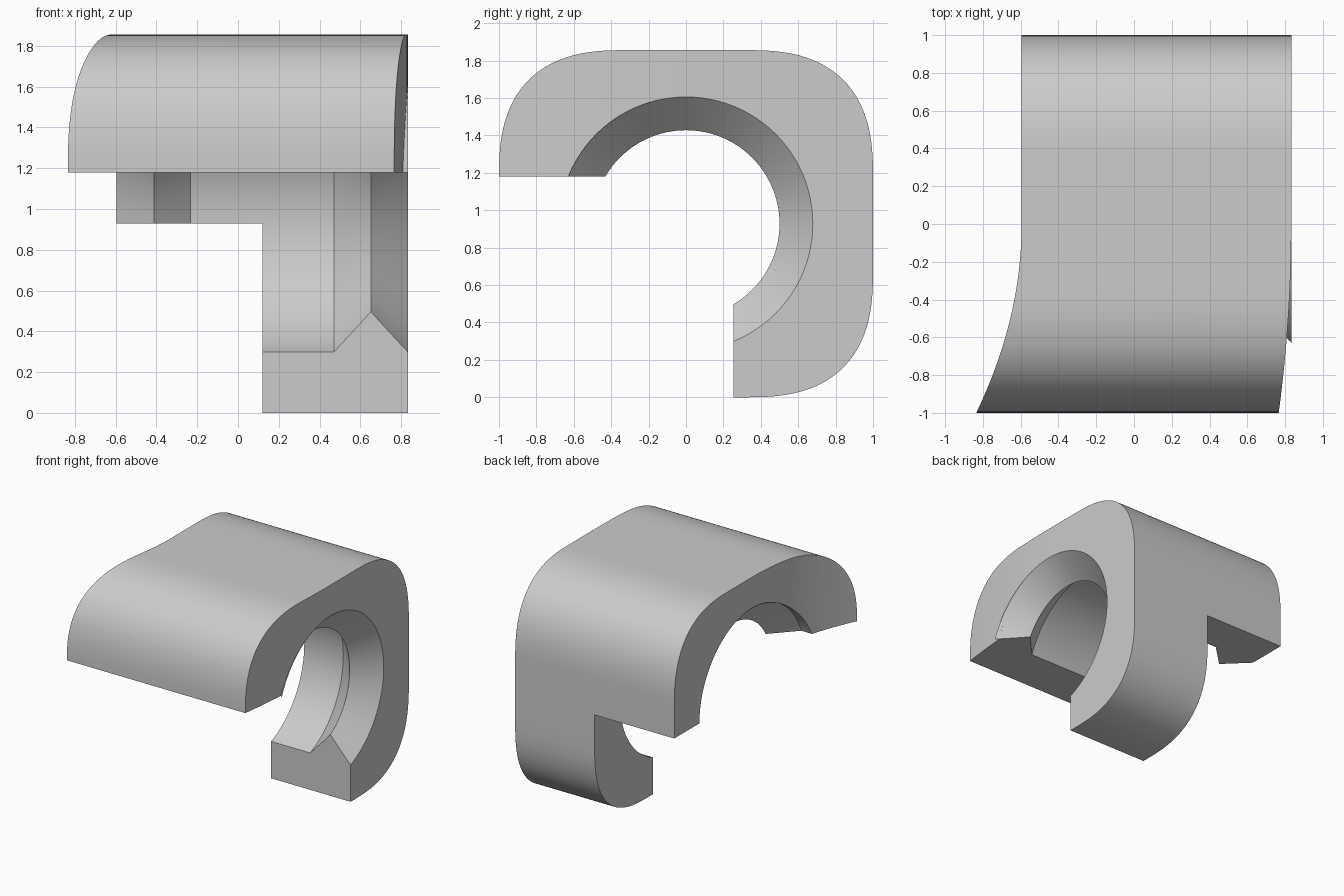
import bpy, bmesh
from math import sin, cos, pi

cube = bpy.data.objects.get("Cube")
if cube:
    bpy.data.objects.remove(cube, do_unlink=True)

MID = 0.928      # height of the bore axis
MOUTH = 1.18     # underside of the front arm
WIDE, NARROW = 0.678, 0.5
LEFT, RIGHT = -0.595, 0.833

grey = bpy.data.materials.new("plain grey")
grey.use_nodes = True
colour = (0.6, 0.6, 0.6, 1)
grey.diffuse_color = colour
grey.node_tree.nodes["Principled BSDF"].inputs["Base Color"].default_value = colour


def to_object(name, bm):
    bmesh.ops.recalc_face_normals(bm, faces=bm.faces[:])
    mesh = bpy.data.meshes.new(name)
    bm.to_mesh(mesh)
    bm.free()
    mesh.materials.append(grey)
    obj = bpy.data.objects.new(name, mesh)
    bpy.context.collection.objects.link(obj)
    return obj


def prism(name, points, direction):
    bm = bmesh.new()
    face = bm.faces.new([bm.verts.new(p) for p in points])
    new = bmesh.ops.extrude_face_region(bm, geom=[face])["geom"]
    verts = [g for g in new if isinstance(g, bmesh.types.BMVert)]
    bmesh.ops.translate(bm, verts=verts, vec=direction)
    return to_object(name, bm)


def box(name, low, high):
    (a, b, c), (d, e, f) = low, high
    return prism(name, [(a, b, c), (d, b, c), (d, e, c), (a, e, c)], (0, 0, f - c))


def combine(obj, tool, operation):
    mod = obj.modifiers.new("cut", "BOOLEAN")
    mod.operation, mod.solver, mod.object = operation, "EXACT", tool
    bpy.context.view_layer.objects.active = obj
    bpy.ops.object.modifier_apply(modifier=mod.name)
    bpy.data.objects.remove(tool, do_unlink=True)


def right_side(y):
    return RIGHT - 0.067 * min(y, 0) ** 2


def left_side(y):
    return LEFT - 0.24 * min(y, 0) ** 2


# Side profile with full, superelliptical corners
R, POWER, N = 0.68, 2 / 2.6, 32
corner = [(R * max(cos(t), 0) ** POWER, R * sin(t) ** POWER)
          for t in (i / N * pi / 2 for i in range(N + 1))]
profile = []
for sy, sz in [(1, 1), (-1, 1), (-1, -1), (1, -1)]:
    for u, v in corner if sy == sz else reversed(corner):
        profile.append((-2, sy * (1 - R + u), MID + sz * (MID - R + v)))
clamp = prism("clamp_body", profile, (4, 0, 0))

# Plan outline with flared front
steps = [-1.1 + 1.1 * i / 24 for i in range(25)]
plan = [(right_side(y), y, -1) for y in steps] + [(RIGHT, 1.1, -1), (LEFT, 1.1, -1)]
plan += [(left_side(y), y, -1) for y in reversed(steps)]
combine(clamp, prism("plan_cutter", plan, (0, 0, 4)), "INTERSECT")

# Bore with two raised V-shaped ridges
bore = [(-2, WIDE), (LEFT, WIDE), (-0.413, NARROW), (-0.232, WIDE),
        (0.47, WIDE), (0.652, NARROW), (RIGHT, WIDE), (2, WIDE)]
bm = bmesh.new()
SEG = 96
rings = [[bm.verts.new((x, r * cos(2 * pi * i / SEG), MID + r * sin(2 * pi * i / SEG)))
          for i in range(SEG)] for x, r in bore]
for a, b in zip(rings, rings[1:]):
    for i in range(SEG):
        j = (i + 1) % SEG
        bm.faces.new((a[i], a[j], b[j], b[i]))
bm.faces.new(rings[0])
bm.faces.new(rings[-1])
combine(clamp, to_object("bore_cutter", bm), "DIFFERENCE")

# Front mouth and lower corner notch
combine(clamp, box("mouth_cutter", (-2, -2, -1), (2, 0.253, MOUTH)), "DIFFERENCE")
combine(clamp, box("notch_cutter", (-2, -2, -1), (0.12, 2, MID)), "DIFFERENCE")

# Thin lip where the outer chamfer passes the receding side
bm = bmesh.new()
pairs = []
for i in range(25):
    a = pi * (0.9 - 0.36 * i / 24)
    x, r = RIGHT, WIDE
    for _ in range(4):
        x = right_side(r * cos(a))
        r = NARROW + (WIDE - NARROW) * (x - 0.652) / (RIGHT - 0.652)
    pairs.append([bm.verts.new((px, pr * cos(a), MID + pr * sin(a)))
                  for px, pr in ((x, r), (RIGHT, WIDE))])
for (a, b), (c, d) in zip(pairs, pairs[1:]):
    bm.faces.new((a, b, d, c))
bmesh.ops.bisect_plane(bm, geom=bm.verts[:] + bm.edges[:] + bm.faces[:],
                       plane_co=(0, 0, MOUTH), plane_no=(0, 0, 1), clear_inner=True)
lip = to_object("chamfer_lip", bm)

# Smooth curves, crisp edges
bpy.ops.object.select_all(action="DESELECT")
for obj in (clamp, lip):
    obj.select_set(True)
bpy.context.view_layer.objects.active = clamp
bpy.ops.object.shade_smooth_by_angle(angle=pi / 7)
